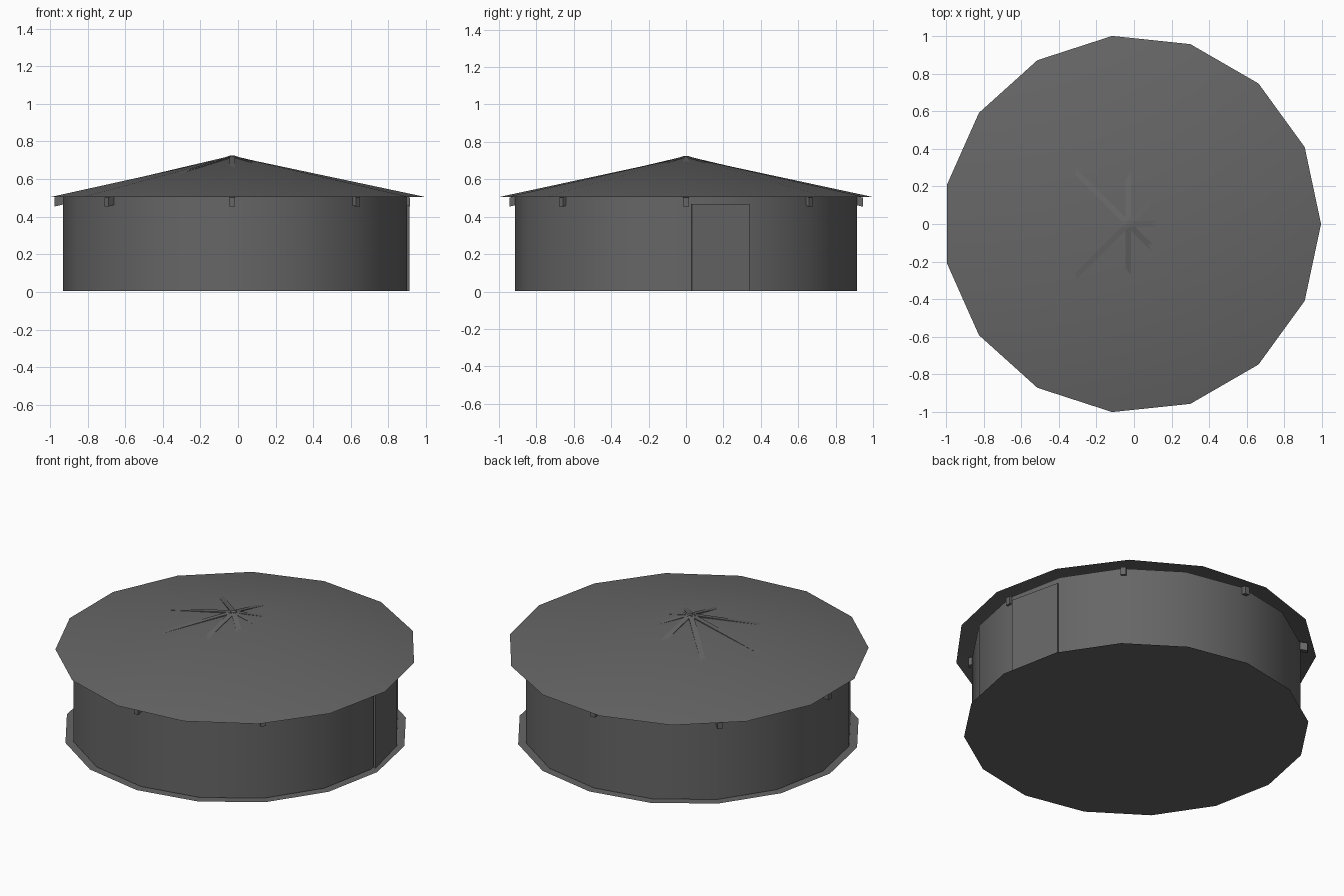
import bpy, bmesh
from math import radians, cos, sin, atan2
from mathutils import Matrix, Vector

cube = bpy.data.objects.get("Cube")
if cube:
    bpy.data.objects.remove(cube)

grey = bpy.data.materials.new("dark_grey")
grey.use_nodes = True
colour = (0.133, 0.133, 0.133, 1)
grey.diffuse_color = colour
grey.node_tree.nodes["Principled BSDF"].inputs["Base Color"].default_value = colour


def finish(name, bm, smooth=False):
    mesh = bpy.data.meshes.new(name)
    bm.normal_update()
    bm.to_mesh(mesh)
    bm.free()
    mesh.materials.append(grey)
    obj = bpy.data.objects.new(name, mesh)
    bpy.context.collection.objects.link(obj)
    if smooth:
        bpy.ops.object.select_all(action="DESELECT")
        obj.select_set(True)
        bpy.context.view_layer.objects.active = obj
        bpy.ops.object.shade_smooth_by_angle(angle=radians(30))
    return obj


def ring(bm, sides, radius, x, z):
    return [bm.verts.new((x + radius * cos(radians(360 * i / sides)),
                          radius * sin(radians(360 * i / sides)), z))
            for i in range(sides)]


def beam(name, start, end, width, depth):
    """Sloping beam with plumb-cut ends; start and end lie on its top face."""
    bm = bmesh.new()
    start, end = Vector(start), Vector(end)
    run = end - start
    side = Vector((-run.y, run.x, 0)).normalized() * width / 2
    drop = Vector((0, 0, -depth))
    profile = [bm.verts.new(p) for p in (start - side, start - side + drop,
                                         end - side + drop, end - side)]
    face = bm.faces.new(profile)
    moved = bmesh.ops.extrude_face_region(bm, geom=[face])["geom"]
    bmesh.ops.translate(bm, vec=side * 2,
                        verts=[v for v in moved if isinstance(v, bmesh.types.BMVert)])
    bmesh.ops.recalc_face_normals(bm, faces=bm.faces)
    return finish(name, bm)


# Floor sheet
bm = bmesh.new()
bm.faces.new(ring(bm, 16, 0.96, -0.016, 0.0))
finish("floor", bm)

# Round wall
bm = bmesh.new()
low, high = (ring(bm, 16, 0.915, -0.016, z) for z in (0.004, 0.505))
for i in range(16):
    j = (i + 1) % 16
    bm.faces.new((low[i], low[j], high[j], high[i]))
finish("wall", bm, smooth=True)

# Shallow conical roof
bm = bmesh.new()
rim = ring(bm, 15, 1.0055, -0.011, 0.505)
apex = bm.verts.new((-0.02, 0, 0.72))
for i in range(15):
    bm.faces.new((rim[i], rim[(i + 1) % 15], apex))
finish("roof", bm, smooth=True)

# Eight rafters, breaking through the roof near the peak
for i in range(8):
    a = radians(45 * i)
    beam(f"rafter_{i + 1}", (-0.03, 0, 0.725),
         (-0.03 + 0.945 * cos(a), 0.945 * sin(a), 0.502), 0.03, 0.048)

# Door panel on one wall facet, slightly ajar
hinge, edge = Vector((0.833, 0.338, 0)), Vector((0.905, 0.03, 0))
span = edge - hinge
bm = bmesh.new()
bmesh.ops.create_cube(bm, size=1)
bmesh.ops.scale(bm, vec=(span.length, 0.014, 0.465), verts=bm.verts)
bmesh.ops.rotate(bm, matrix=Matrix.Rotation(atan2(span.y, span.x), 3, "Z"), verts=bm.verts)
bmesh.ops.translate(bm, vec=(hinge + edge) / 2 + Vector((0, 0, 0.2365)), verts=bm.verts)
finish("door", bm)
